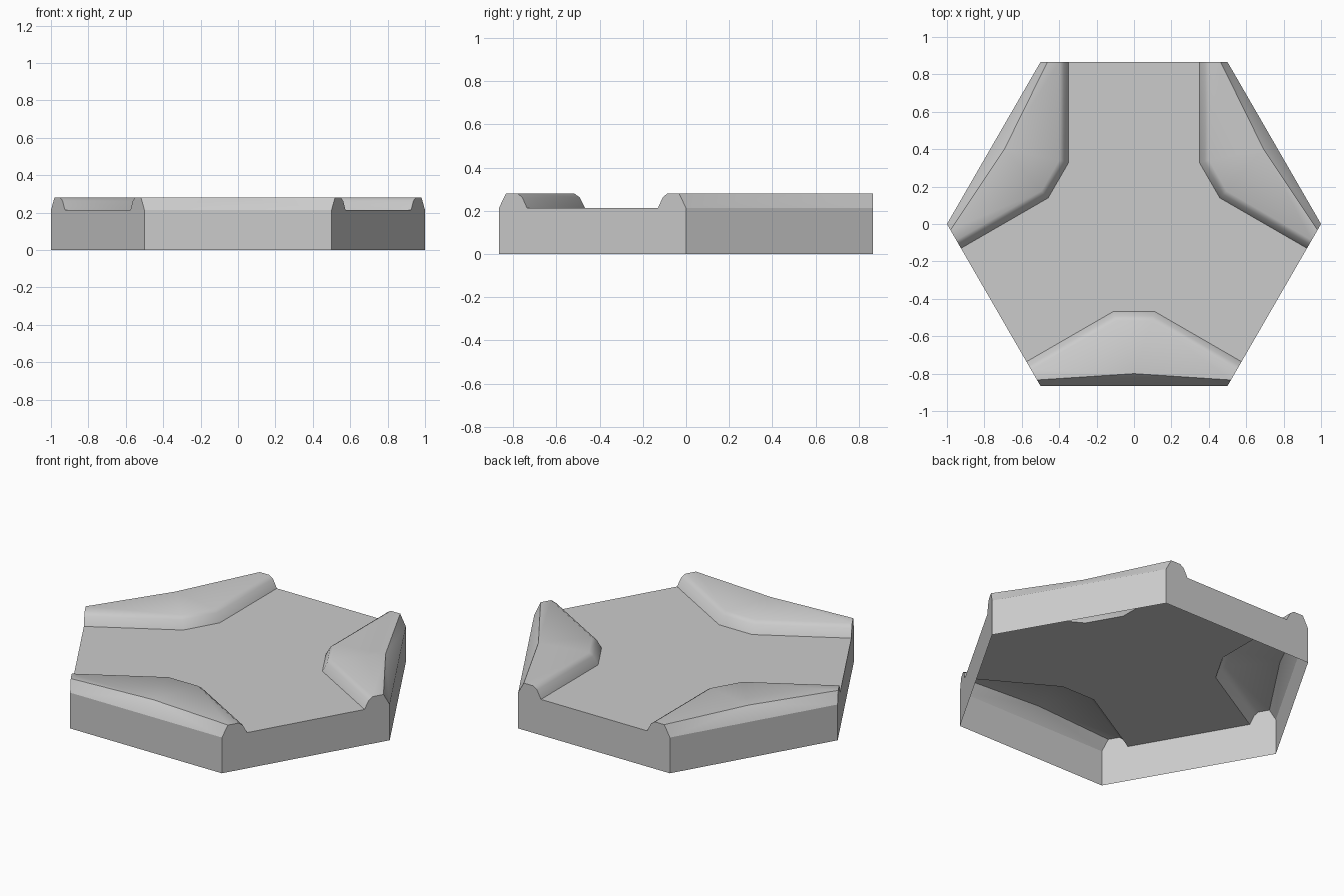
import bpy
from math import radians, sqrt
from mathutils import Matrix, Vector

cube = bpy.data.objects.get("Cube")
if cube:
    bpy.data.objects.remove(cube)

FLOOR, CREST = 0.213, 0.28     # heights of the floor and the ridge tops
APOTHEM = sqrt(3) / 2          # distance from centre to each side
BASE_RUN = 0.15                # how far a ridge reaches along the neighbouring side

grey = bpy.data.materials.new("plain grey")
grey.use_nodes = True
colour = (0.6, 0.6, 0.6, 1)
grey.diffuse_color = colour
grey.node_tree.nodes["Principled BSDF"].inputs["Base Color"].default_value = colour


def add_mesh(name, points, faces):
    mesh = bpy.data.meshes.new(name)
    mesh.from_pydata(points, [], faces)
    mesh.materials.append(grey)
    mesh.shade_smooth()
    mesh.set_sharp_from_angle(angle=radians(45))
    obj = bpy.data.objects.new(name, mesh)
    bpy.context.collection.objects.link(obj)


def on_side(run, z):
    """Point on the side next to the front one, measured from the shared corner."""
    return Vector((0.5 + run / 2, -APOTHEM + run * APOTHEM, z))


def mirrored(p):
    return Vector((-p.x, p.y, p.z))


def inner_row(inset, z):
    """Inner ridge contour, left end to right end, moved towards the front."""
    end = on_side(BASE_RUN - inset, z)
    y = -0.467 - inset
    bend = Vector((end.x - (y - end.y) * sqrt(3), y, z))
    return [mirrored(end), mirrored(bend), bend, end]


# Front ridge as rows: base, rounded shoulder, crest, outer crest, outer foot
base = inner_row(0, FLOOR)
shoulder = inner_row(0.025, 0.262)
crest = inner_row(0.05, CREST)
outer = on_side(0.037, CREST)
foot = on_side(0, FLOOR)
points = base + shoulder + crest + [mirrored(outer), Vector((0, -0.80, CREST)), outer,
                                    mirrored(foot), foot]
faces = [(r + i, r + 4 + i, r + 5 + i, r + 1 + i) for r in (0, 4) for i in range(3)]
faces += [(8, 12, 13, 9), (9, 13, 10), (10, 13, 14, 11)]     # top
faces += [(12, 15, 13), (15, 16, 13), (16, 14, 13)]          # outer slope
faces += [(16, 3, 7, 11, 14), (12, 8, 4, 0, 15)]             # end caps

# Three ridges on alternate sides; their base contours bound the floor
floor_points = []
for name, angle in (("front_ridge", 0), ("left_ridge", 120), ("right_ridge", 240)):
    turn = Matrix.Rotation(radians(angle), 3, 'Z')
    add_mesh(name, [turn @ p for p in points], faces)
    floor_points += [turn @ p for p in base]

add_mesh("floor", floor_points, [tuple(range(len(floor_points)))])

# Six side walls, open underneath
corners = [Matrix.Rotation(radians(60 * i), 3, 'Z') @ Vector((1, 0, 0)) for i in range(6)]
wall_points = corners + [c + Vector((0, 0, FLOOR)) for c in corners]
add_mesh("side_walls", wall_points,
         [(i, (i + 1) % 6, (i + 1) % 6 + 6, i + 6) for i in range(6)])
